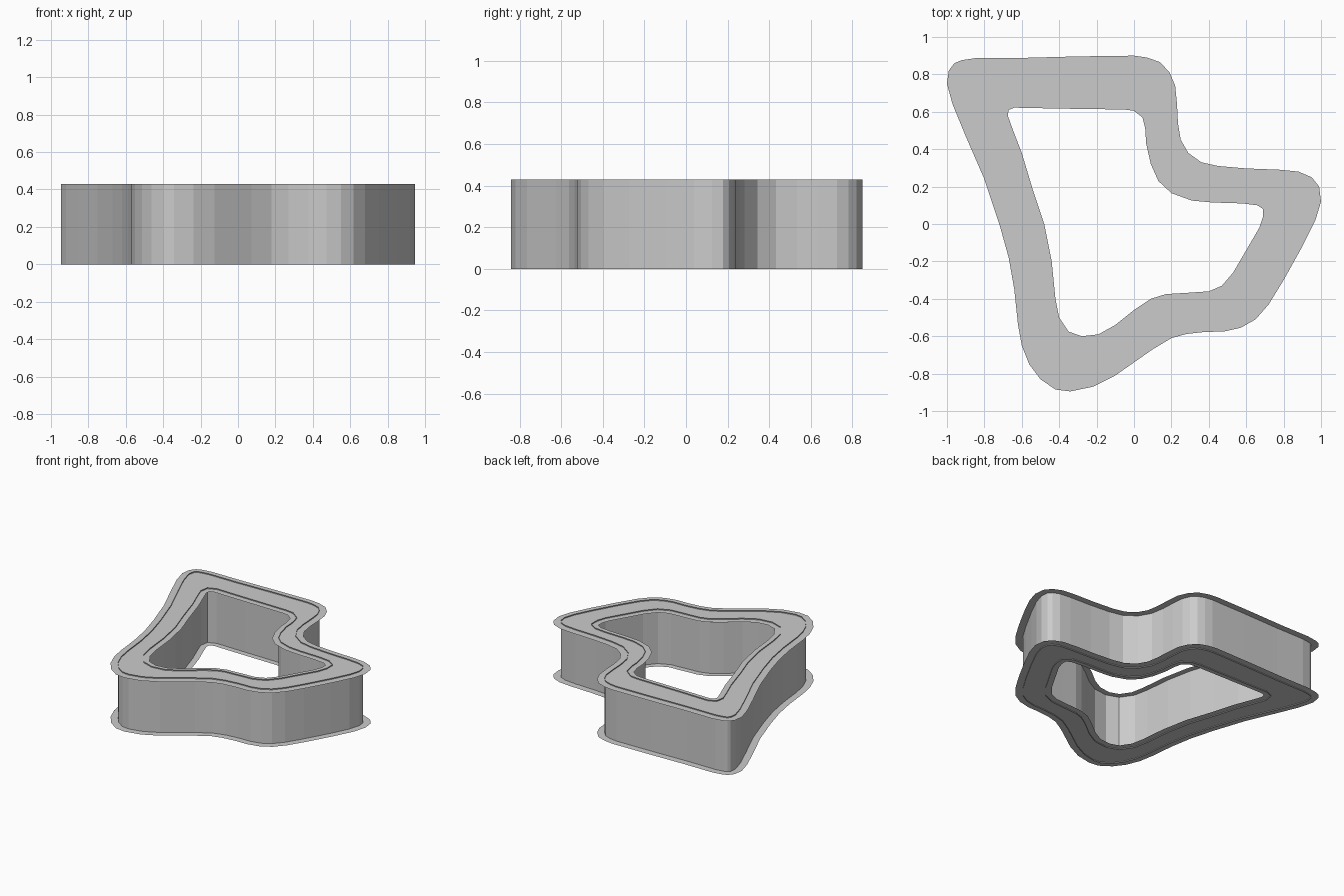
import bpy, bmesh
from mathutils import Vector

if "Cube" in bpy.data.objects:
    bpy.data.objects.remove(bpy.data.objects["Cube"])

HEIGHT = 0.43   # wall height
LIP = 0.008     # walls stand slightly proud of the plates
INSET = 0.052   # plate overhang past the walls

# Clockwise control points of the ring's outer edge and of its opening
OUTER = [(-1, .75), (-.99, .82), (-.96, .86), (-.92, .876), (-.84, .888), (-.6, .888),
         (-.3, .896), (0, .9), (.07, .89), (.14, .865), (.19, .81), (.22, .74), (.23, .64),
         (.235, .54), (.25, .45), (.29, .38), (.36, .33), (.45, .31), (.6, .297), (.78, .29),
         (.88, .28), (.95, .25), (.99, .2), (1, .12), (.97, .02), (.9, -.12), (.8, -.3),
         (.72, -.43), (.65, -.51), (.57, -.555), (.48, -.575), (.38, -.577), (.28, -.588),
         (.2, -.61), (.1, -.67), (0, -.74), (-.1, -.81), (-.22, -.87), (-.34, -.895),
         (-.42, -.885), (-.5, -.83), (-.56, -.75), (-.6, -.65), (-.62, -.54), (-.64, -.35),
         (-.67, -.18), (-.72, 0), (-.8, .24), (-.9, .47), (-.97, .64)]
INNER = [(-.675, .58), (-.67, .61), (-.64, .622), (-.4, .617), (-.05, .612), (0, .605),
         (.045, .57), (.06, .51), (.065, .43), (.09, .32), (.13, .23), (.2, .165),
         (.31, .125), (.42, .115), (.58, .11), (.66, .1), (.69, .08), (.69, .04),
         (.67, -.02), (.6, -.14), (.53, -.26), (.47, -.33), (.4, -.36), (.3, -.367),
         (.17, -.375), (.09, -.4), (0, -.46), (-.1, -.54), (-.19, -.59), (-.28, -.6),
         (-.35, -.575), (-.4, -.5), (-.42, -.4), (-.44, -.2), (-.48, 0), (-.54, .18),
         (-.6, .38), (-.65, .51)]


def offset(points, dist):
    """Mitred offset; positive moves to the right of travel (inward)."""
    pts = [Vector(p) for p in points]
    out = []
    for i, p in enumerate(pts):
        a = (p - pts[i - 1]).normalized()
        b = (pts[(i + 1) % len(pts)] - p).normalized()
        na, nb = Vector((a.y, -a.x)), Vector((b.y, -b.x))
        n = (na + nb).normalized()
        out.append(p + n * dist / max(n.dot(na), 0.5))
    return out


def finish(bm, name):
    mesh = bpy.data.meshes.new(name)
    bm.to_mesh(mesh)
    bm.free()
    obj = bpy.data.objects.new(name, mesh)
    bpy.context.collection.objects.link(obj)
    return obj


def add_loop(bm, points, z):
    vs = [bm.verts.new((p[0], p[1], z)) for p in points]
    return [bm.edges.new((vs[i - 1], vs[i])) for i in range(len(vs))]


def plate(name, z, up):
    bm = bmesh.new()
    edges = add_loop(bm, OUTER, z) + add_loop(bm, INNER, z)
    bmesh.ops.triangle_fill(bm, edges=edges, use_beauty=True, use_dissolve=False)
    for f in bm.faces:
        f.normal_update()
        if f.normal.z * up < 0:
            f.normal_flip()
    return finish(bm, name)


def wall(name, points, outward):
    bm = bmesh.new()
    low = [bm.verts.new((p[0], p[1], 0)) for p in points]
    high = [bm.verts.new((p[0], p[1], HEIGHT)) for p in points]
    for i in range(len(low)):
        quad = [low[i - 1], high[i - 1], high[i], low[i]]
        bm.faces.new(quad[::-1] if outward else quad)
    bm.normal_update()
    return finish(bm, name)


# Flat ring plates
plate("top_plate", HEIGHT - LIP, 1)
plate("bottom_plate", LIP, -1)

# Upright walls set in from both plate edges
wall("outer_wall", offset(OUTER, INSET), True)
wall("inner_wall", offset(INNER, -INSET * 0.85), False)
